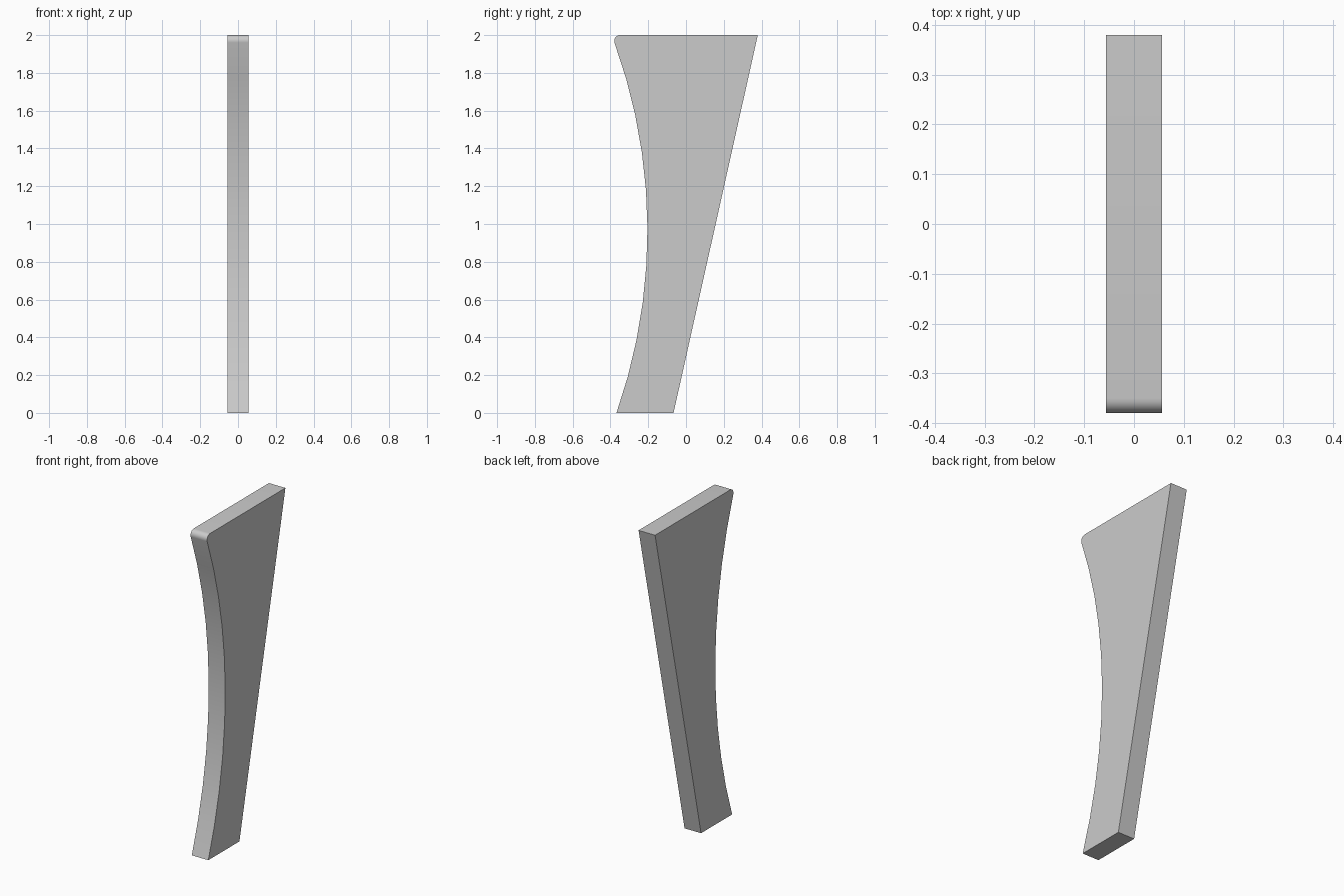
import bpy, bmesh
from math import asin, cos, sin, pi, radians

cube = bpy.data.objects.get("Cube")
if cube:
    bpy.data.objects.remove(cube, do_unlink=True)

HALF_WIDTH = 0.056
HEIGHT = 2.0
RADIUS = 2.92                     # concave front edge
ARC_Y, ARC_Z = -0.204 - RADIUS, 0.965
ROUND = 0.03                      # rounded top front corner
ROUND_Y, ROUND_Z = -0.35, HEIGHT - ROUND


def arc(cy, cz, r, start, end, steps):
    """Points along an arc in the side plane."""
    angles = [start + (end - start) * i / steps for i in range(steps + 1)]
    return [(cy + r * cos(a), cz + r * sin(a)) for a in angles]


# Side profile: straight back, concave front, rounded top corner
low = asin(-ARC_Z / RADIUS)
high = asin((ROUND_Z - 0.01 - ARC_Z) / RADIUS)
profile = [(0.38, HEIGHT), (-0.066, 0)]
profile += arc(ARC_Y, ARC_Z, RADIUS, low, high, 10)
profile += arc(ROUND_Y, ROUND_Z, ROUND, pi + high, pi / 2, 8)[1:]

# Extrude the profile across the width
bm = bmesh.new()
face = bm.faces.new([bm.verts.new((-HALF_WIDTH, y, z)) for y, z in profile])
extruded = bmesh.ops.extrude_face_region(bm, geom=[face])
verts = [v for v in extruded["geom"] if isinstance(v, bmesh.types.BMVert)]
bmesh.ops.translate(bm, verts=verts, vec=(2 * HALF_WIDTH, 0, 0))
bmesh.ops.recalc_face_normals(bm, faces=bm.faces)
mesh = bpy.data.meshes.new("tapered_leg")
bm.to_mesh(mesh)
bm.free()
leg = bpy.data.objects.new("tapered_leg", mesh)
bpy.context.collection.objects.link(leg)

# Plain grey finish
grey = bpy.data.materials.new("light_grey")
grey.use_nodes = True
colour = (0.6, 0.6, 0.6, 1)
grey.diffuse_color = colour
grey.node_tree.nodes["Principled BSDF"].inputs["Base Color"].default_value = colour
mesh.materials.append(grey)

# Smooth the curved edges, keep the corners crisp
bpy.context.view_layer.objects.active = leg
leg.select_set(True)
bpy.ops.object.shade_smooth_by_angle(angle=radians(30))
